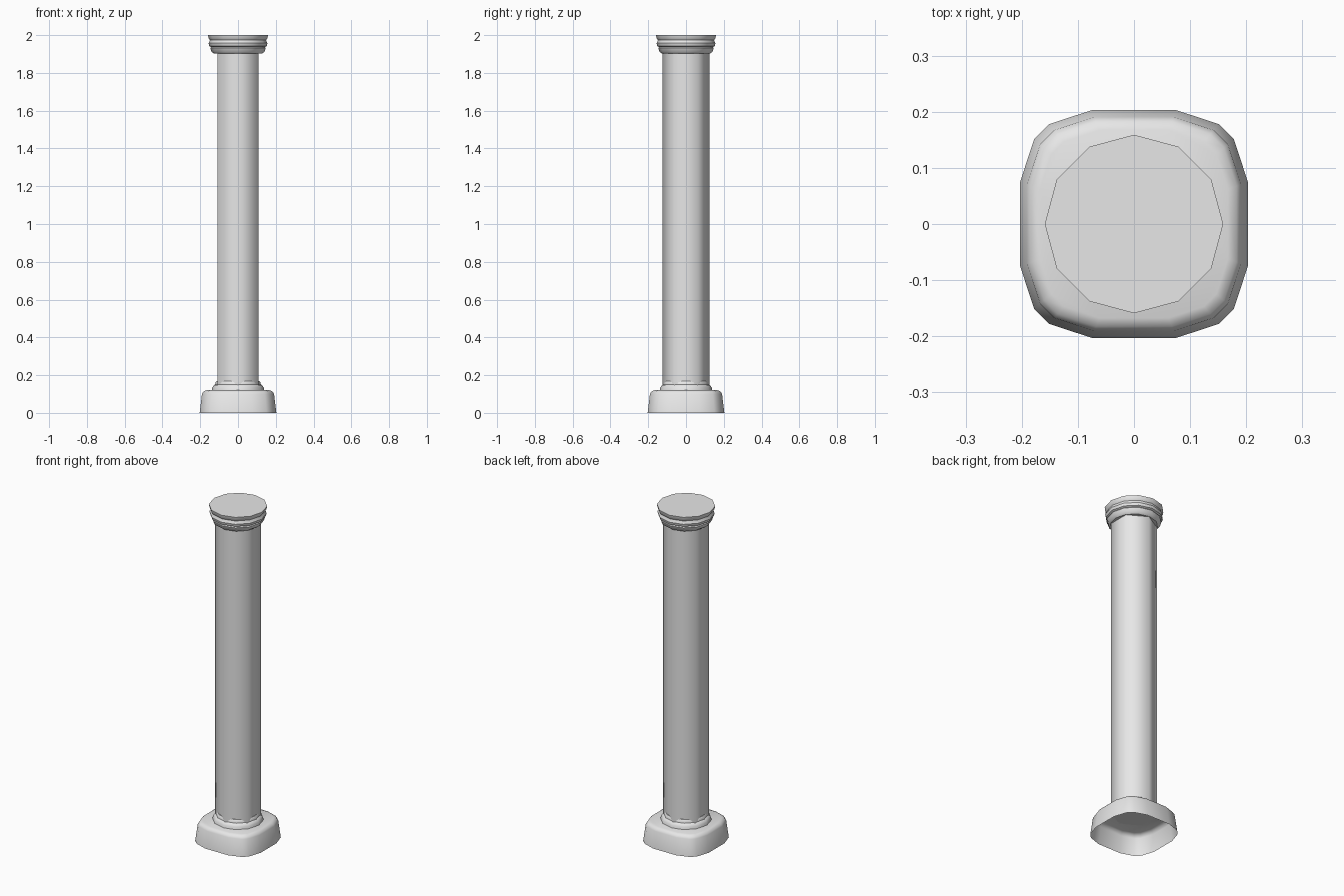
import bpy
import bmesh
from math import sin, cos, pi, radians

cube = bpy.data.objects.get("Cube")
if cube:
    bpy.data.objects.remove(cube, do_unlink=True)

# One plain stone colour
stone = bpy.data.materials.new("grey_stone")
stone.use_nodes = True
colour = (0.8, 0.8, 0.8, 1)
stone.diffuse_color = colour
stone.node_tree.nodes["Principled BSDF"].inputs["Base Color"].default_value = colour


def loft(name, outline, rings, smooth_angle, cap_bottom=True, cap_top=True):
    """Stack scaled copies of an outline; rings are (scale, height)."""
    bm = bmesh.new()
    rows = [[bm.verts.new((x * s, y * s, z)) for x, y in outline] for s, z in rings]
    n = len(outline)
    for low, high in zip(rows, rows[1:]):
        for i in range(n):
            j = (i + 1) % n
            bm.faces.new((low[i], low[j], high[j], high[i]))
    if cap_bottom:
        bm.faces.new(rows[0][::-1])
    if cap_top:
        bm.faces.new(rows[-1])
    mesh = bpy.data.meshes.new(name)
    bm.to_mesh(mesh)
    bm.free()
    mesh.materials.append(stone)
    obj = bpy.data.objects.new(name, mesh)
    bpy.context.collection.objects.link(obj)
    bpy.ops.object.select_all(action="DESELECT")
    obj.select_set(True)
    bpy.context.view_layer.objects.active = obj
    bpy.ops.object.shade_smooth_by_angle(angle=radians(smooth_angle))
    return obj


def polygon(sides):
    """Unit polygon with a corner on the y axis."""
    return [(cos(pi / 2 + 2 * pi * i / sides), sin(pi / 2 + 2 * pi * i / sides))
            for i in range(sides)]


# Rounded square outline: one corner turned four times
corner = [(0.203, 0.075), (0.178, 0.151), (0.151, 0.178), (0.075, 0.203)]
rounded_square = []
for turn in range(4):
    rounded_square += corner
    corner = [(-y, x) for x, y in corner]

# Plinth, hollow underneath
loft("plinth", rounded_square,
     [(1, 0), (0.94, 0.1), (0.9, 0.114), (0.825, 0.12)], 40, cap_bottom=False)

# Stepped collar at the foot of the shaft
loft("foot_collar", polygon(12),
     [(0.139, 0.12), (0.136, 0.135), (0.127, 0.148), (0.121, 0.15),
      (0.119, 0.162), (0.114, 0.168)], 40, cap_bottom=False)

# Six sided shaft, shaded round
loft("shaft", polygon(6), [(0.125, 0.12), (0.125, 1.92)], 65)

# Moulded capital
loft("capital", polygon(12),
     [(0.128, 1.902), (0.14, 1.912), (0.147, 1.932), (0.142, 1.937),
      (0.152, 1.942), (0.156, 1.957), (0.15, 1.968), (0.149, 1.974),
      (0.156, 1.984), (0.159, 2.0)], 40)
